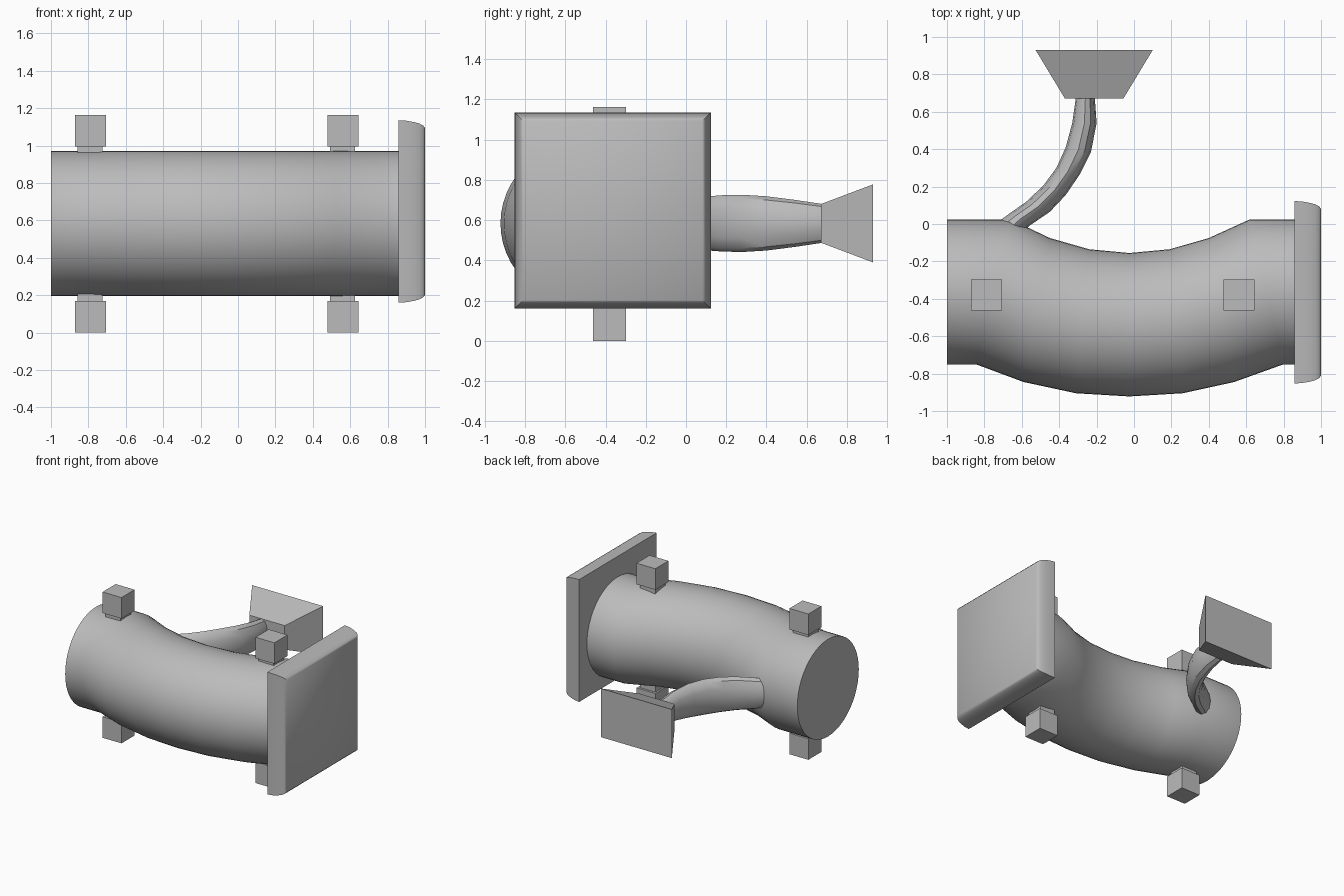
import bpy, bmesh, math
from mathutils import Vector

cube = bpy.data.objects.get("Cube")
if cube:
    bpy.data.objects.remove(cube, do_unlink=True)

GREY = (0.5, 0.5, 0.5, 1)
mat = bpy.data.materials.new("plain grey")
mat.use_nodes = True
mat.diffuse_color = GREY
mat.node_tree.nodes["Principled BSDF"].inputs["Base Color"].default_value = GREY


def loft(name, rings, smooth=None):
    """Skin a list of rings (equal point counts) and cap both ends."""
    bm = bmesh.new()
    loops = [[bm.verts.new(p) for p in ring] for ring in rings]
    n = len(loops[0])
    for a, b in zip(loops, loops[1:]):
        for i in range(n):
            j = (i + 1) % n
            bm.faces.new((a[i], a[j], b[j], b[i]))
    bm.faces.new(loops[0])
    bm.faces.new(loops[-1])
    bmesh.ops.recalc_face_normals(bm, faces=bm.faces)
    mesh = bpy.data.meshes.new(name)
    bm.to_mesh(mesh)
    bm.free()
    mesh.materials.append(mat)
    obj = bpy.data.objects.new(name, mesh)
    bpy.context.collection.objects.link(obj)
    if smooth:
        bpy.ops.object.select_all(action='DESELECT')
        obj.select_set(True)
        bpy.context.view_layer.objects.active = obj
        bpy.ops.object.shade_smooth_by_angle(angle=math.radians(smooth))
    return obj


def oval(back, front, half_height, z, sides):
    """Upright oval ring spanning two plan points."""
    back, front = Vector((*back, z)), Vector((*front, z))
    mid, half = (back + front) / 2, (back - front) / 2
    turns = [2 * math.pi * i / sides for i in range(sides)]
    return [mid + half * math.cos(t) + Vector((0, 0, half_height * math.sin(t))) for t in turns]


def box(name, x, y, z, sx, sy, sz):
    corners = ((-1, -1), (1, -1), (1, 1), (-1, 1))
    return loft(name, [[(x + a * sx / 2, y + b * sy / 2, z + s * sz / 2) for a, b in corners]
                       for s in (-1, 1)])


MID_Z = 0.584

# Bent barrel: back and front plan outline of each ring
barrel = [((-1, 0.025), (-1, -0.75)), ((-0.66, 0.025), (-0.845, -0.75)),
          ((-0.45, -0.075), (-0.59, -0.845)), ((-0.24, -0.135), (-0.31, -0.905)),
          ((-0.025, -0.155), (-0.025, -0.922)), ((0.19, -0.135), (0.26, -0.905)),
          ((0.4, -0.075), (0.535, -0.845)), ((0.62, 0.025), (0.8, -0.75)),
          ((0.87, 0.025), (0.87, -0.75))]
loft("barrel", [oval(b, f, 0.388, MID_Z, 48) for b, f in barrel], 35)

# Square end plate with rounded outer rim
rim = [(0.857, 0), (0.9, 0.003), (0.94, 0.01), (0.97, 0.018), (0.99, 0.029), (1, 0.042)]
loft("end_plate", [[(x, -0.365 + a * (0.488 - i), 0.648 + b * (0.488 - i))
                    for a, b in ((-1, -1), (1, -1), (1, 1), (-1, 1))] for x, i in rim], 40)

# Cube lugs on short necks, above and below
for side, x in (("right", -0.788), ("left", 0.562)):
    for level, z, inward in (("lower", 0.084, 1), ("upper", 1.079, -1)):
        box(f"{level}_{side}_lug", x, -0.38, z, 0.167, 0.165, 0.168)
        box(f"{level}_{side}_neck", x - 0.003, -0.38, z + inward * 0.11, 0.135, 0.13, 0.09)

# Curved arm: left edge, right edge, half height of each section
arm = [((-0.77, -0.02), (-0.63, -0.09), 0.11), ((-0.66, 0.06), (-0.56, -0.01), 0.125),
       ((-0.575, 0.12), (-0.45, 0.065), 0.133), ((-0.485, 0.205), (-0.365, 0.155), 0.14),
       ((-0.415, 0.3), (-0.29, 0.265), 0.142), ((-0.365, 0.41), (-0.23, 0.385), 0.135),
       ((-0.33, 0.54), (-0.2, 0.54), 0.117), ((-0.31, 0.68), (-0.21, 0.68), 0.096)]
loft("arm", [oval(a, b, h, MID_Z, 12) for a, b, h in arm], 35)

# Flared square foot at the end of the arm
flare = [(0.67, 0.156, 0.096), (0.93, 0.313, 0.194)]
loft("flared_foot", [[(-0.213 + a * w, y, MID_Z + b * h)
                      for a, b in ((-1, -1), (1, -1), (1, 1), (-1, 1))] for y, w, h in flare])
